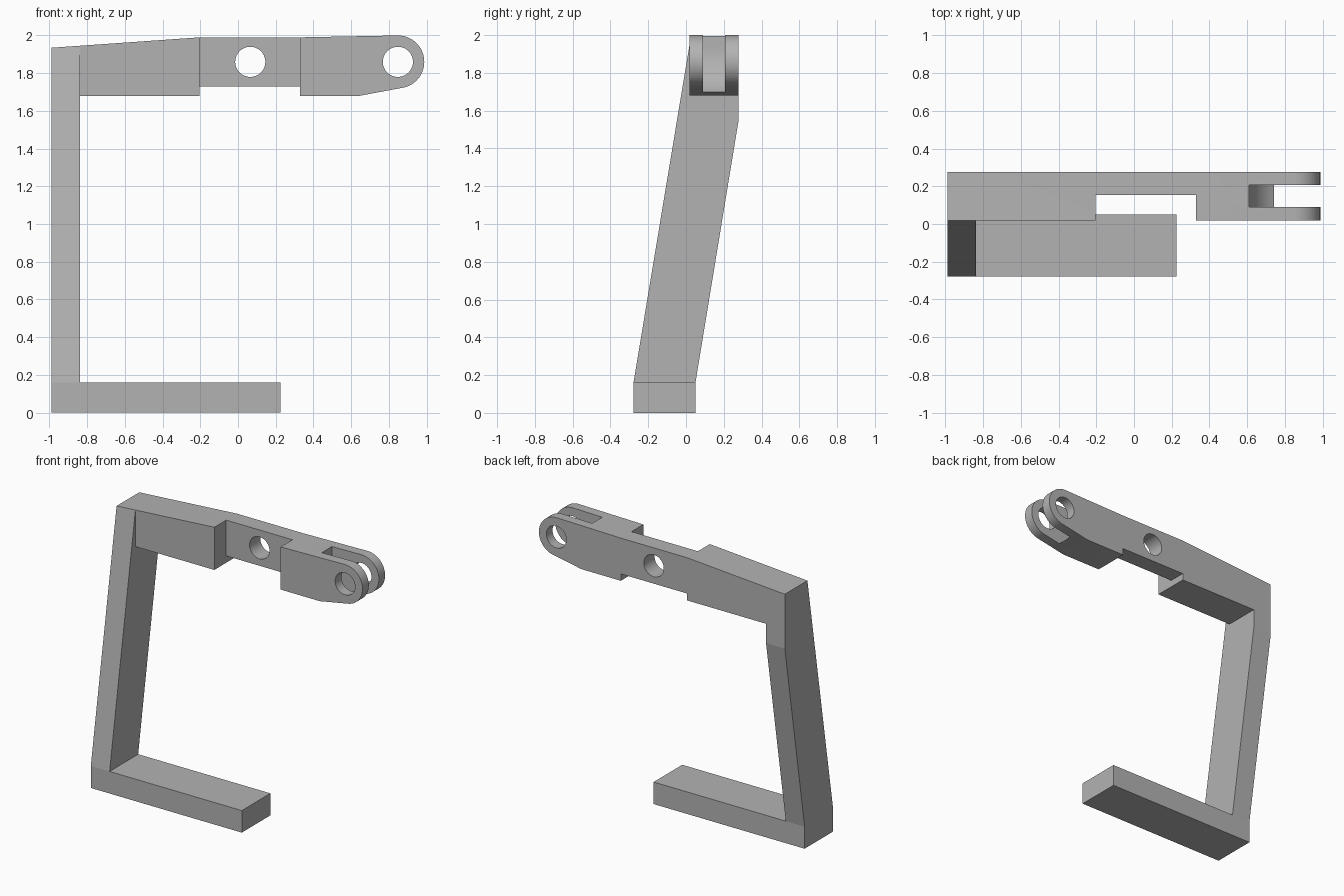
import bpy, bmesh, math
from mathutils import Vector

cube = bpy.data.objects.get("Cube")
if cube:
    bpy.data.objects.remove(cube, do_unlink=True)

# Single plain grey
grey = bpy.data.materials.new("plain grey")
grey.use_nodes = True
grey.diffuse_color = (0.45, 0.45, 0.45, 1)
grey.node_tree.nodes["Principled BSDF"].inputs["Base Color"].default_value = (0.45, 0.45, 0.45, 1)


def prism(name, points, axis, start, end, cutter=False):
    """Extrude a closed outline along x or y (outline is yz or xz)."""
    bm = bmesh.new()
    place = (lambda a, b: (start, a, b)) if axis == "x" else (lambda a, b: (a, start, b))
    face = bm.faces.new([bm.verts.new(place(a, b)) for a, b in points])
    grown = bmesh.ops.extrude_face_region(bm, geom=[face])
    step = Vector((end - start, 0, 0) if axis == "x" else (0, end - start, 0))
    bmesh.ops.translate(bm, vec=step, verts=[v for v in grown["geom"] if isinstance(v, bmesh.types.BMVert)])
    bmesh.ops.recalc_face_normals(bm, faces=bm.faces)
    mesh = bpy.data.meshes.new(name)
    bm.to_mesh(mesh)
    bm.free()
    obj = bpy.data.objects.new(name, mesh)
    bpy.context.collection.objects.link(obj)
    mesh.materials.append(grey)
    obj.hide_render = cutter
    return obj


def arc(cx, cz, r, a0, a1, n):
    angles = [math.radians(a0 + (a1 - a0) * i / n) for i in range(n + 1)]
    return [(cx + r * math.cos(a), cz + r * math.sin(a)) for a in angles]


def rectangle(a0, a1, b0, b1):
    return [(a0, b0), (a1, b0), (a1, b1), (a0, b1)]


# Shared dimensions
LEFT, INNER = -0.988, -0.837
FRONT, BACK = 0.018, 0.277
HOLE_Z = 1.86

# Base foot
prism("base_foot", rectangle(INNER, 0.225, 0, 0.16), "y", -0.278, 0.05)

# Leaning post, its top following the slope of the arm
post = prism("leaning_post", [(-0.278, 0), (0.05, 0), (0.05, 0.16), (BACK, 1.54),
                              (BACK, 1.935), (FRONT, 1.935), (-0.278, 0.16)], "x", LEFT, INNER)
for v in post.data.vertices:
    if v.co.z > 1.9 and v.co.x > -0.9:
        v.co.z += 0.0105

# Upper arm with a rounded end
outline = [(INNER, 1.68), (-0.203, 1.68), (-0.203, 1.73), (0.33, 1.73), (0.33, 1.68), (0.645, 1.68)]
outline += arc(0.848, HOLE_Z, 0.14, -76, 90, 24)
outline += [(0.33, 1.99), (-0.203, 1.99), (INNER, 1.9455)]
arm = prism("upper_arm", outline, "y", FRONT, BACK)

# Cutters: front recess, fork slot with curved inner end, two pin holes
slot = arc(0.88, 1.93, 0.27, 180, 270, 16) + [(0.88, 1.6), (1.1, 1.6), (1.1, 2.1), (0.61, 2.1)]
cutters = [
    prism("recess_cutter", rectangle(-0.203, 0.33, 1.6, 2.1), "y", -0.1, 0.154, True),
    prism("slot_cutter", slot, "y", 0.09, 0.206, True),
]
for label, x in (("middle", 0.065), ("end", 0.848)):
    circle = arc(x, HOLE_Z, 0.08, 0, 360, 40)[:-1]
    cutters.append(prism(label + "_hole_cutter", circle, "y", -0.1, 0.4, True))

bpy.ops.object.select_all(action="DESELECT")
bpy.context.view_layer.objects.active = arm
arm.select_set(True)
for cutter in cutters:
    mod = arm.modifiers.new(cutter.name, "BOOLEAN")
    mod.operation = "DIFFERENCE"
    mod.solver = "EXACT"
    mod.object = cutter
    bpy.ops.object.modifier_apply(modifier=mod.name)
for cutter in cutters:
    bpy.data.objects.remove(cutter, do_unlink=True)
bpy.ops.object.shade_smooth_by_angle(angle=math.radians(20))
